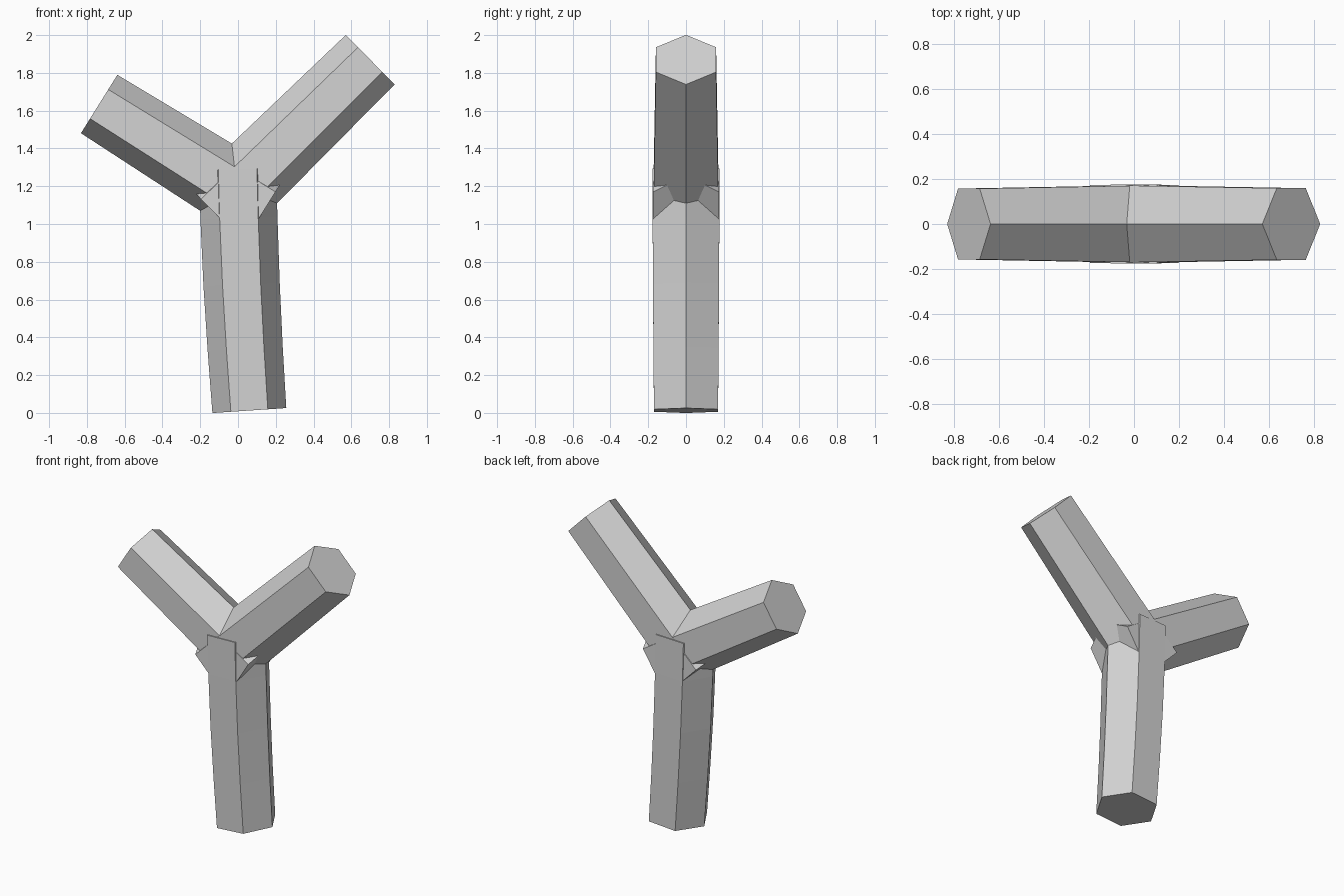
import bpy, bmesh, math
from mathutils import Vector

if "Cube" in bpy.data.objects:
    bpy.data.objects.remove(bpy.data.objects["Cube"])

grey = bpy.data.materials.new("plain_grey")
grey.diffuse_color = (0.65, 0.65, 0.65, 1)
grey.use_nodes = True
grey.node_tree.nodes["Principled BSDF"].inputs["Base Color"].default_value = grey.diffuse_color


def limb(name, path):
    """Capped six-sided tube along (x, z, radius) points in the y = 0 plane."""
    bm = bmesh.new()
    pts = [Vector((x, 0, z)) for x, z, r in path]
    rings = []
    for i, (x, z, r) in enumerate(path):
        d = (pts[min(i + 1, len(pts) - 1)] - pts[max(i - 1, 0)]).normalized()
        side = Vector((d.z, 0, -d.x))
        ring = []
        for k in range(6):
            a = k * math.pi / 3
            ring.append(bm.verts.new(pts[i] + side * (r * math.cos(a))
                                     + Vector((0, r * math.sin(a), 0))))
        rings.append(ring)
    for lo, hi in zip(rings, rings[1:]):
        for k in range(6):
            n = (k + 1) % 6
            bm.faces.new((lo[k], lo[n], hi[n], hi[k]))
    bm.faces.new(rings[0][::-1])
    bm.faces.new(rings[-1])
    bmesh.ops.recalc_face_normals(bm, faces=bm.faces[:])
    me = bpy.data.meshes.new(name)
    bm.to_mesh(me)
    bm.free()
    me.materials.append(grey)
    ob = bpy.data.objects.new(name, me)
    bpy.context.collection.objects.link(ob)
    return ob


# Slightly curved trunk, ending just under the fork
limb("trunk", [(0.06, 0.0125, 0.196), (0.038, 0.34, 0.199), (0.019, 0.68, 0.202),
               (0.005, 1.03, 0.204), (-0.002, 1.29, 0.204)])

# Two tapered branches whose lower ends poke through the trunk
limb("right_branch", [(-0.125, 1.06, 0.201), (0.70, 1.87, 0.184)])
limb("left_branch", [(0.145, 1.085, 0.201), (-0.735, 1.635, 0.182)])
